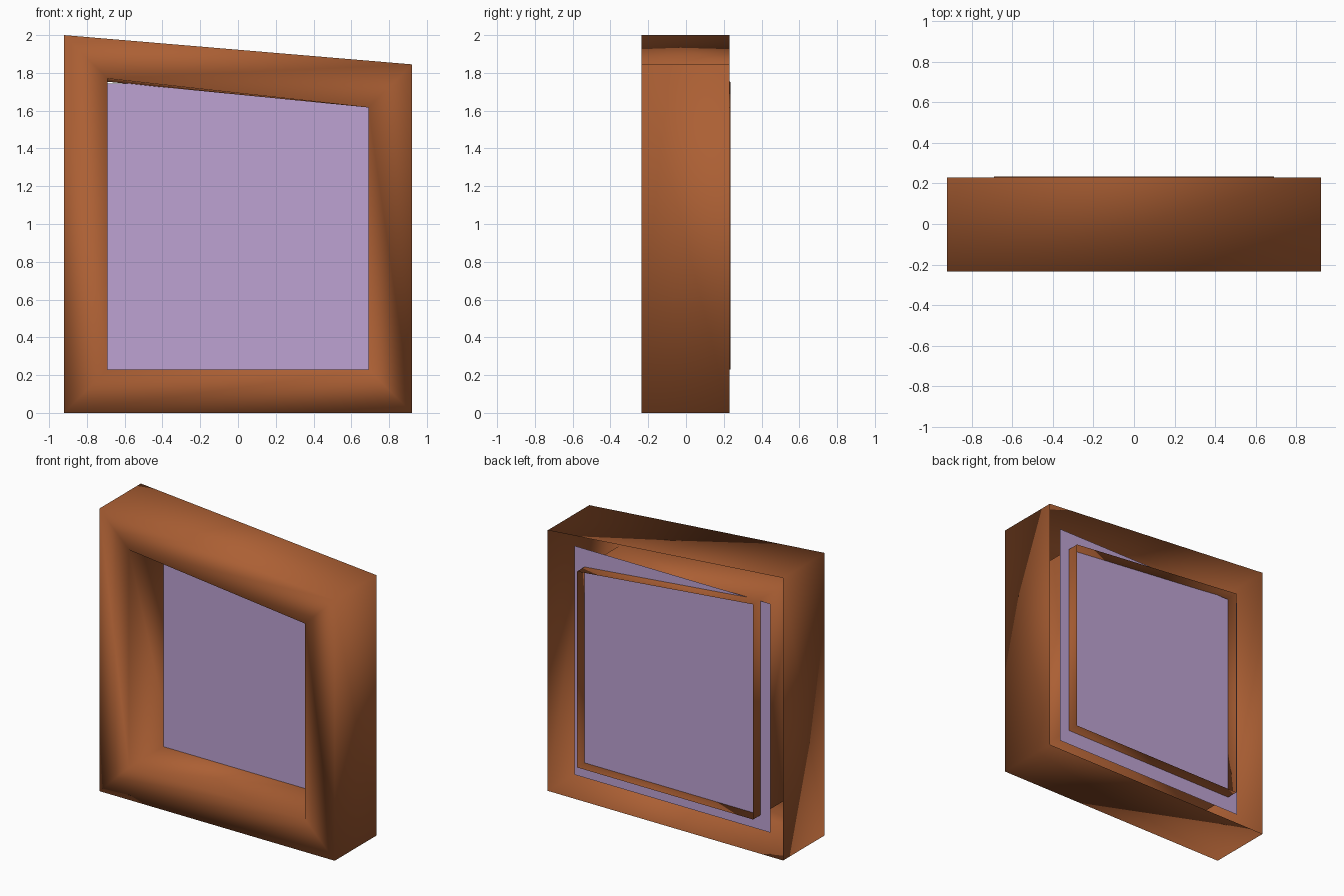
import bpy
import bmesh

cube = bpy.data.objects.get("Cube")
if cube:
    bpy.data.objects.remove(cube, do_unlink=True)


def make_material(name, colour):
    mat = bpy.data.materials.new(name)
    mat.use_nodes = True
    mat.diffuse_color = colour
    mat.node_tree.nodes["Principled BSDF"].inputs["Base Color"].default_value = colour
    return mat


def ring(bm, half_width, bottom, top_right, top_left, y):
    """Four corners of a loop whose top edge may slope."""
    corners = [(-half_width, bottom), (half_width, bottom),
               (half_width, top_left), (-half_width, top_right)]
    return [bm.verts.new((x, y, z)) for x, z in corners]


def bridge(bm, first, second):
    for i in range(4):
        j = (i + 1) % 4
        bm.faces.new((first[i], first[j], second[j], second[i]))


def finish(bm, name, mat, smooth):
    mesh = bpy.data.meshes.new(name)
    for face in bm.faces:
        face.smooth = smooth
    bm.to_mesh(mesh)
    bm.free()
    mesh.materials.append(mat)
    obj = bpy.data.objects.new(name, mesh)
    bpy.context.collection.objects.link(obj)
    return obj


wood = make_material("warm brown wood", (0.41, 0.115, 0.034, 1))
glass = make_material("lavender glass", (0.51, 0.365, 0.65, 1))

# Frame: outer walls, front face and inner walls, hollow and open at the back
bm = bmesh.new()
loops = [
    ring(bm, 0.922, 0, 2.0, 1.845, 0.23),
    ring(bm, 0.922, 0, 2.0, 1.845, -0.235),
    ring(bm, 0.69, 0.23, 1.77, 1.617, -0.235),
    ring(bm, 0.69, 0.23, 1.753, 1.617, 0.235),
]
for outer, inner in zip(loops, loops[1:]):
    bridge(bm, outer, inner)
bm.normal_update()
# Keep the front faces pointing forward
if any(f.normal.y > 0.9 for f in bm.faces):
    bmesh.ops.reverse_faces(bm, faces=bm.faces[:])
finish(bm, "window_frame", wood, True)

# Pane: flat sheet set through the inner walls
bm = bmesh.new()
bm.faces.new(ring(bm, 0.768, 0.125, 1.745, 1.745, 0.15))
finish(bm, "window_pane", glass, False)
